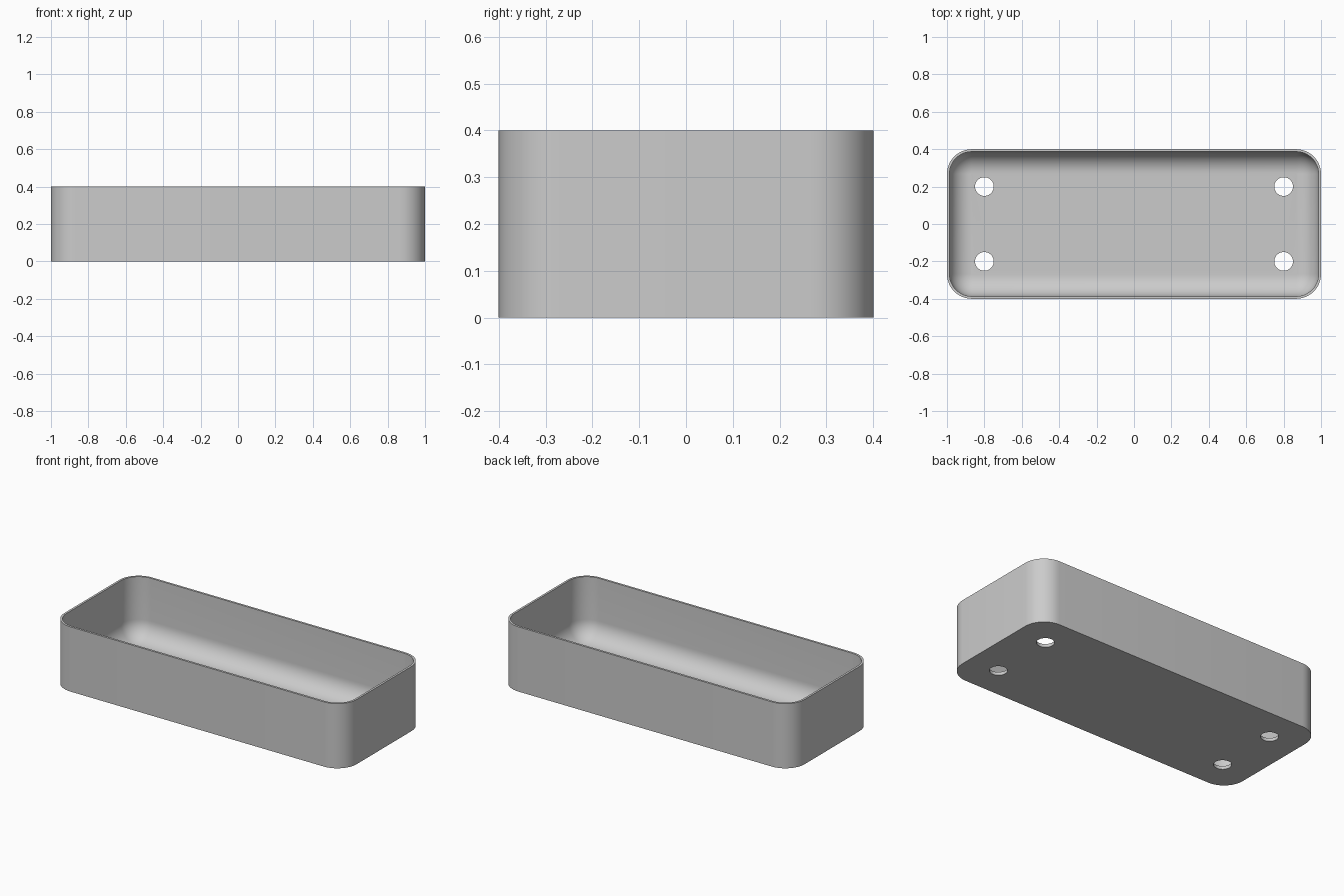
import bpy
import bmesh
from math import sin, cos, pi

cube = bpy.data.objects.get("Cube")
if cube:
    bpy.data.objects.remove(cube, do_unlink=True)

LENGTH, WIDTH, HEIGHT = 2.0, 0.8, 0.4
CORNER = 0.133      # outer corner radius
WALL = 0.0133
FLOOR = 0.02
FILLET = 0.115      # inside radius between floor and walls
STEPS = 12

grey = bpy.data.materials.new("plain grey")
grey.use_nodes = True
colour = (0.6, 0.6, 0.6, 1)
grey.diffuse_color = colour
grey.node_tree.nodes["Principled BSDF"].inputs["Base Color"].default_value = colour


def rounded_ring(bm, inset, z):
    """Rounded rectangle of vertices, moved inward from the outer outline."""
    r = CORNER - inset
    cx, cy = LENGTH / 2 - CORNER, WIDTH / 2 - CORNER
    ring = []
    for corner, (sx, sy) in enumerate([(1, 1), (-1, 1), (-1, -1), (1, -1)]):
        for i in range(STEPS + 1):
            a = (corner + i / STEPS) * pi / 2
            ring.append(bm.verts.new((sx * cx + r * cos(a), sy * cy + r * sin(a), z)))
    return ring


# Tray shell: outside wall, rim, inside wall, then the curve down to the floor
sections = [(0, 0), (0, HEIGHT), (WALL, HEIGHT)]
for i in range(STEPS + 1):
    a = i / STEPS * pi / 2
    sections.append((WALL + FILLET * (1 - cos(a)), FLOOR + FILLET * (1 - sin(a))))

bm = bmesh.new()
rings = [rounded_ring(bm, inset, z) for inset, z in sections]
for low, high in zip(rings, rings[1:]):
    for i in range(len(low)):
        j = (i + 1) % len(low)
        bm.faces.new((low[i], low[j], high[j], high[i]))
bm.faces.new(rings[0][::-1])
bm.faces.new(rings[-1])
bmesh.ops.recalc_face_normals(bm, faces=bm.faces)
mesh = bpy.data.meshes.new("tray")
bm.to_mesh(mesh)
bm.free()
mesh.materials.append(grey)
tray = bpy.data.objects.new("tray", mesh)
bpy.context.collection.objects.link(tray)

# Four round drain holes through the floor
for x in (-0.8, 0.8):
    for y in (-0.2, 0.2):
        bpy.ops.mesh.primitive_cylinder_add(vertices=40, radius=0.05, depth=0.1, location=(x, y, 0))
        cutter = bpy.context.object
        cutter.name = "hole_cutter"
        cutter.hide_render = True
        cutter.data.materials.append(grey)
        cut = tray.modifiers.new("drain hole", "BOOLEAN")
        cut.operation = "DIFFERENCE"
        cut.solver = "EXACT"
        cut.object = cutter
        with bpy.context.temp_override(object=tray, active_object=tray):
            bpy.ops.object.modifier_apply(modifier=cut.name)
        bpy.data.objects.remove(cutter, do_unlink=True)

# Smooth curves, crisp rim and hole edges
bpy.ops.object.select_all(action="DESELECT")
tray.select_set(True)
bpy.context.view_layer.objects.active = tray
bpy.ops.object.shade_smooth_by_angle(angle=pi / 6)
